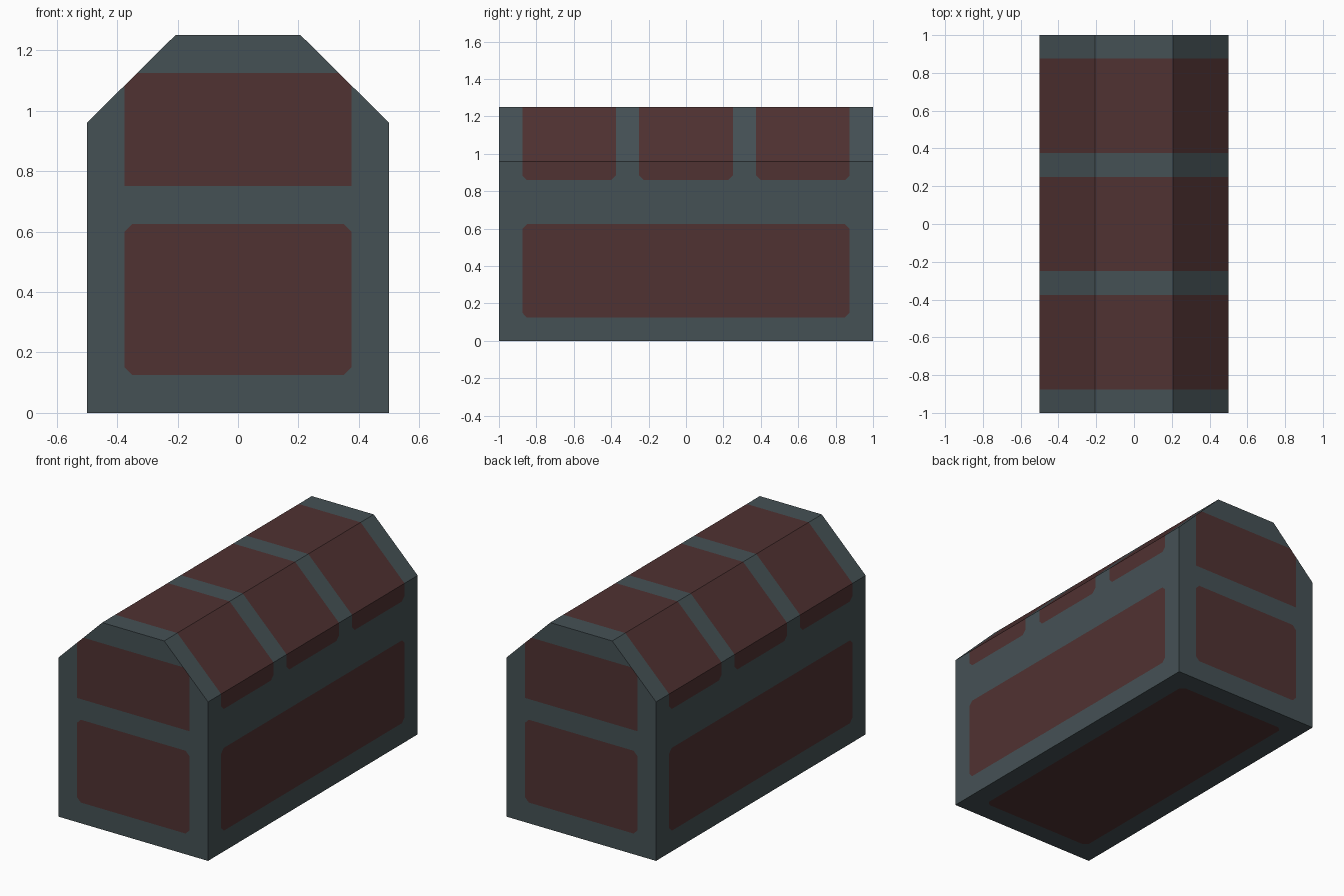
import bpy, bmesh
from mathutils import Vector

if "Cube" in bpy.data.objects:
    bpy.data.objects.remove(bpy.data.objects["Cube"])

X, Y, Z = Vector((1, 0, 0)), Vector((0, 1, 0)), Vector((0, 0, 1))


def make_material(name, color):
    mat = bpy.data.materials.new(name)
    mat.diffuse_color = (*color, 1)
    mat.use_nodes = True
    mat.node_tree.nodes["Principled BSDF"].inputs["Base Color"].default_value = mat.diffuse_color
    return mat


def limits(axis, lo, hi):
    # Pair of cutting planes as (point, outward normal)
    return [(axis * lo, -axis), (axis * hi, axis)]


def panel_planes(a, alo, ahi, b, blo, bhi, c=0.025):
    # Rectangle with chamfered corners, as outward-facing cutting planes
    planes = limits(a, alo, ahi) + limits(b, blo, bhi)
    for sa, ea in ((-1, alo), (1, ahi)):
        for sb, eb in ((-1, blo), (1, bhi)):
            if c:
                planes.append((a * (ea - sa * c) + b * eb, (a * sa + b * sb).normalized()))
    return planes


def carve(bm, normal, planes):
    # Cut a flush panel into the faces pointing along normal and paint it as wood
    normal = normal.normalized()
    piece = [f for f in bm.faces if f.normal.dot(normal) > 0.99 and f.material_index == 0]
    for co, no in planes:
        geom = set(piece)
        for f in piece:
            geom.update(f.edges)
            geom.update(f.verts)
        res = bmesh.ops.bisect_plane(bm, geom=list(geom), dist=1e-5, plane_co=co, plane_no=no)
        piece = [f for f in res["geom"] if isinstance(f, bmesh.types.BMFace)
                 and f.normal.dot(normal) > 0.99
                 and (f.calc_center_median() - co).dot(no) < 0]
    for f in piece:
        f.material_index = 1


# Chest body: eight-point-style profile extruded along y
profile = [(-0.5, 0), (0.5, 0), (0.5, 0.96), (0.207, 1.25), (-0.207, 1.25), (-0.5, 0.96)]
bm = bmesh.new()
front = bm.faces.new([bm.verts.new((x, -1, z)) for x, z in profile])
ext = bmesh.ops.extrude_face_region(bm, geom=[front], use_keep_orig=True)
bmesh.ops.translate(bm, vec=Y * 2, verts=[v for v in ext["geom"] if isinstance(v, bmesh.types.BMVert)])
bmesh.ops.recalc_face_normals(bm, faces=bm.faces)
bm.normal_update()

# End panels, front and back
for n in (-Y, Y):
    carve(bm, n, panel_planes(X, -0.375, 0.375, Z, 0.125, 0.625))
    carve(bm, n, panel_planes(X, -0.375, 0.375, Z, 0.75, 1.125, 0))

# Long side panels and base panel
for n in (-X, X):
    carve(bm, n, panel_planes(Y, -0.875, 0.875, Z, 0.125, 0.625))
carve(bm, -Z, panel_planes(X, -0.375, 0.375, Y, -0.875, 0.875))

# Lid panels between the straps, running over the lid and down the sides
slope = Vector((0.29, 0, 0.293))
for y in (-0.625, 0, 0.625):
    for n in (slope, Z, Vector((-slope.x, 0, slope.z))):
        carve(bm, n, limits(Y, y - 0.25, y + 0.25))
    for n in (-X, X):
        carve(bm, n, panel_planes(Y, y - 0.25, y + 0.25, Z, 0.86, 2))

mesh = bpy.data.meshes.new("chest")
bm.to_mesh(mesh)
bm.free()
mesh.materials.append(make_material("dark iron", (0.0595, 0.0825, 0.0908)))
mesh.materials.append(make_material("red brown wood", (0.0802, 0.0319, 0.0319)))
bpy.context.collection.objects.link(bpy.data.objects.new("chest", mesh))
